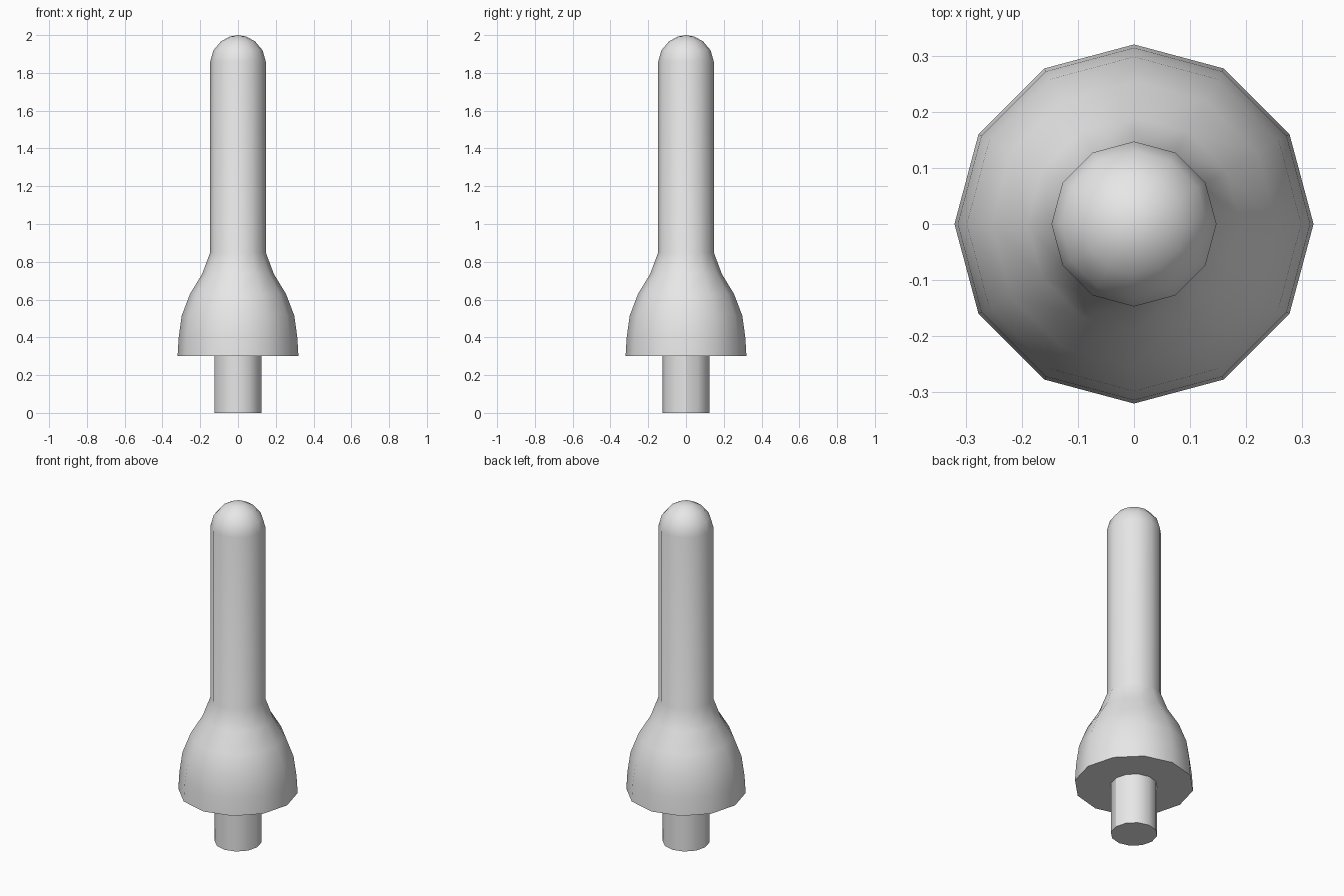
import bpy
import bmesh
from math import radians
from mathutils import Matrix

SIDES = 12

cube = bpy.data.objects.get("Cube")
if cube:
    bpy.data.objects.remove(cube, do_unlink=True)

# Single plain grey finish
grey = bpy.data.materials.new("light_grey")
grey.use_nodes = True
colour = (0.8, 0.8, 0.8, 1)
grey.diffuse_color = colour
grey.node_tree.nodes["Principled BSDF"].inputs["Base Color"].default_value = colour


def lathe(name, profile):
    """Turn (radius, height) points around z; radius 0 closes an end at a point."""
    bm = bmesh.new()
    verts = [bm.verts.new((r, 0, z)) for r, z in profile]
    edges = [bm.edges.new(pair) for pair in zip(verts, verts[1:])]
    bmesh.ops.spin(bm, geom=verts + edges, axis=(0, 0, 1), cent=(0, 0, 0),
                   angle=radians(360), steps=SIDES, use_merge=True)
    bmesh.ops.remove_doubles(bm, verts=bm.verts, dist=0.0005)
    # Close the flat underside
    low = min(z for r, z in profile)
    rim = [e for e in bm.edges if e.is_boundary
           and all(abs(v.co.z - low) < 0.001 for v in e.verts)]
    bmesh.ops.contextual_create(bm, geom=rim)
    bmesh.ops.recalc_face_normals(bm, faces=bm.faces)
    mesh = bpy.data.meshes.new(name)
    bm.to_mesh(mesh)
    bm.free()
    mesh.materials.append(grey)
    obj = bpy.data.objects.new(name, mesh)
    bpy.context.collection.objects.link(obj)
    bpy.ops.object.select_all(action="DESELECT")
    obj.select_set(True)
    bpy.context.view_layer.objects.active = obj
    bpy.ops.object.shade_smooth_by_angle(angle=radians(30))
    return obj


# Flared bell running up into the round-tipped shaft
bell = [(0.32, 0.3), (0.314, 0.4), (0.298, 0.515), (0.254, 0.63), (0.19, 0.735)]
shaft = [(0.147, 0.85), (0.147, 1.86)]
tip = [(0.13, 1.92), (0.09, 1.967), (0.045, 1.992), (0, 2)]
lathe("bell_and_shaft", bell + shaft + tip)

# Narrow mounting peg below the bell
lathe("mounting_peg", [(0.125, 0), (0.125, 0.3)])
